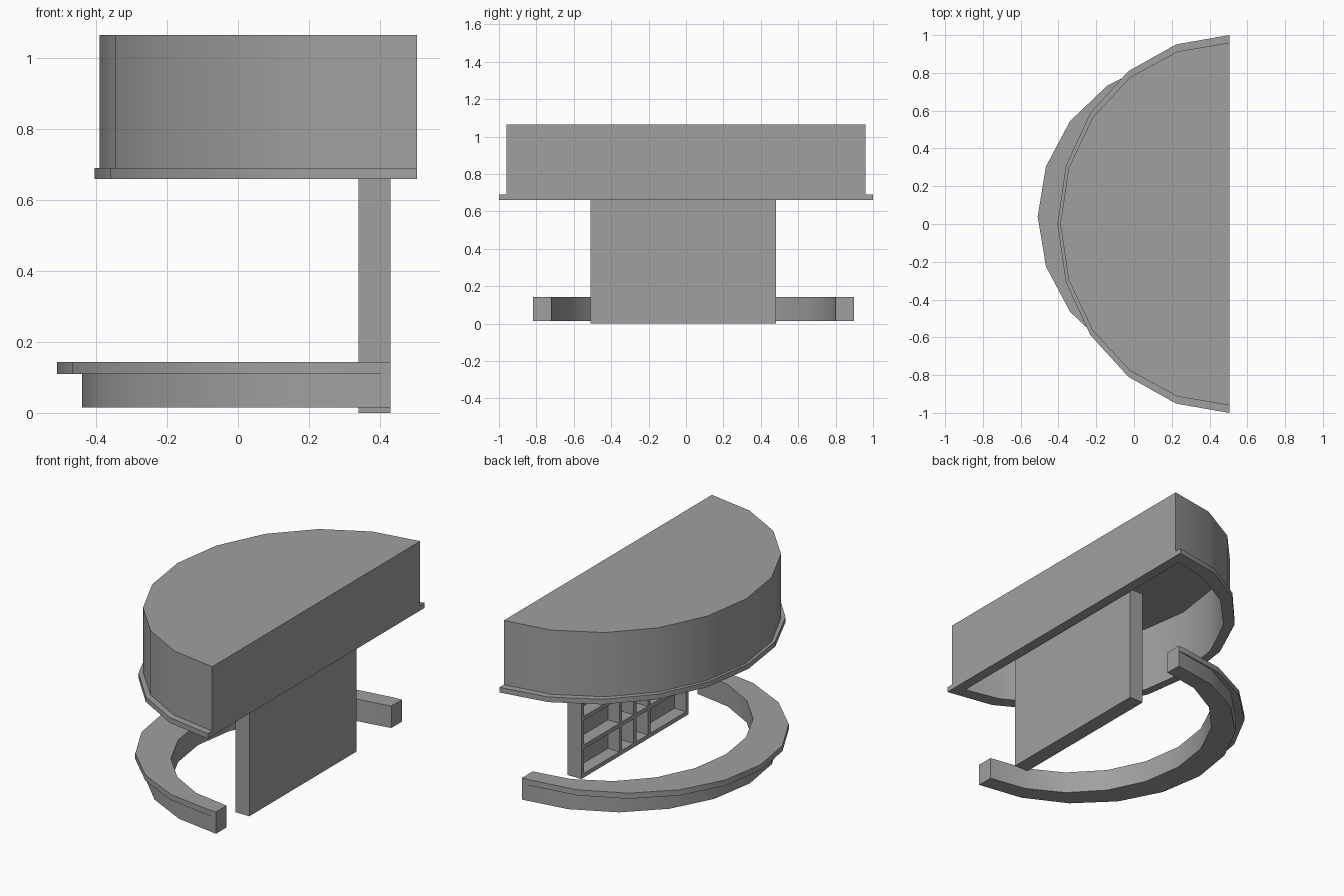
import bpy, bmesh
from math import sin, cos, radians

cube = bpy.data.objects.get("Cube")
if cube:
    bpy.data.objects.remove(cube, do_unlink=True)

grey = bpy.data.materials.new("plain_grey")
grey.use_nodes = True
colour = (0.35, 0.35, 0.35, 1)
grey.diffuse_color = colour
grey.node_tree.nodes["Principled BSDF"].inputs["Base Color"].default_value = colour


def finish(bm, name):
    bmesh.ops.recalc_face_normals(bm, faces=bm.faces[:])
    mesh = bpy.data.meshes.new(name)
    bm.to_mesh(mesh)
    bm.free()
    mesh.materials.append(grey)
    ob = bpy.data.objects.new(name, mesh)
    bpy.context.scene.collection.objects.link(ob)
    bpy.ops.object.select_all(action='DESELECT')
    ob.select_set(True)
    bpy.context.view_layer.objects.active = ob
    bpy.ops.object.shade_smooth_by_angle(angle=radians(30))
    return ob


def arc(cx, cy, a, b):
    """Half ellipse bulging towards -x, in ten straight segments."""
    angles = [radians(-90 + 18 * i) for i in range(11)]
    return [(cx - a * cos(t), cy + b * sin(t)) for t in angles]


def loft(name, sections, ring=False):
    """Join (outline, z) sections; cap the ends, or close into a ring."""
    bm = bmesh.new()
    rows = [[bm.verts.new((x, y, z)) for x, y in pts] for pts, z in sections]
    n = len(rows[0])
    pairs = list(zip(rows, rows[1:]))
    if ring:
        pairs.append((rows[-1], rows[0]))
    else:
        bm.faces.new(rows[0])
        bm.faces.new(rows[-1])
    for low, high in pairs:
        for i in range(n):
            j = (i + 1) % n
            bm.faces.new((low[i], low[j], high[j], high[i]))
    return finish(bm, name)


def add_box(bm, x0, x1, y0, y1, z0, z1):
    verts = bmesh.ops.create_cube(bm, size=1)["verts"]
    for v in verts:
        v.co.x = x1 if v.co.x > 0 else x0
        v.co.y = y1 if v.co.y > 0 else y0
        v.co.z = z1 if v.co.z > 0 else z0


# Canopy: hollow half drum with a small lip round its lower edge
flat = 0.505
lip = arc(flat, 0, 0.91, 1.0)
wall = arc(flat, 0, 0.895, 0.96)
cavity = [(min(x, flat - 0.06), y) for x, y in arc(flat, 0, 0.86, 0.917)]
loft("canopy_lip", [(cavity, 0.66), (lip, 0.66), (lip, 0.69), (cavity, 0.69)], ring=True)
loft("canopy_body", [(cavity, 1.045), (cavity, 0.69), (wall, 0.69), (wall, 1.065)])

# Counter: curved base with an overhanging top that meets it at both ends
cy = 0.04
outer = arc(0.43, cy, 0.87, 0.857)
inner = arc(0.43, cy, 0.715, 0.76)[::-1]
edge = [outer[0]] + arc(0.385, cy, 0.895, 0.857) + [outer[-1]]
loft("counter_base", [(outer + inner, 0.015), (outer + inner, 0.11)])
loft("counter_top", [(edge + inner, 0.11), (edge + inner, 0.143)])

# Upright panel with open shelves on the counter side
x0, x1, y0, y1, top = 0.34, 0.43, -0.51, 0.48, 0.69
bm = bmesh.new()
add_box(bm, x1 - 0.015, x1, y0, y1, 0, top)
finish(bm, "back_panel")

thick = 0.024
bm = bmesh.new()
for i in range(5):
    z = i * (top - thick) / 4
    add_box(bm, x0, x1 - 0.015, y0, y1, z, z + thick)
finish(bm, "shelves")

bm = bmesh.new()
mid = (y0 + y1) / 2
half = (y1 - y0 - thick) / 2
for offset in (-half, -0.13, 0, 0.13, half):
    y = mid + offset
    add_box(bm, x0, x1 - 0.015, y - thick / 2, y + thick / 2, 0, top)
finish(bm, "shelf_dividers")
